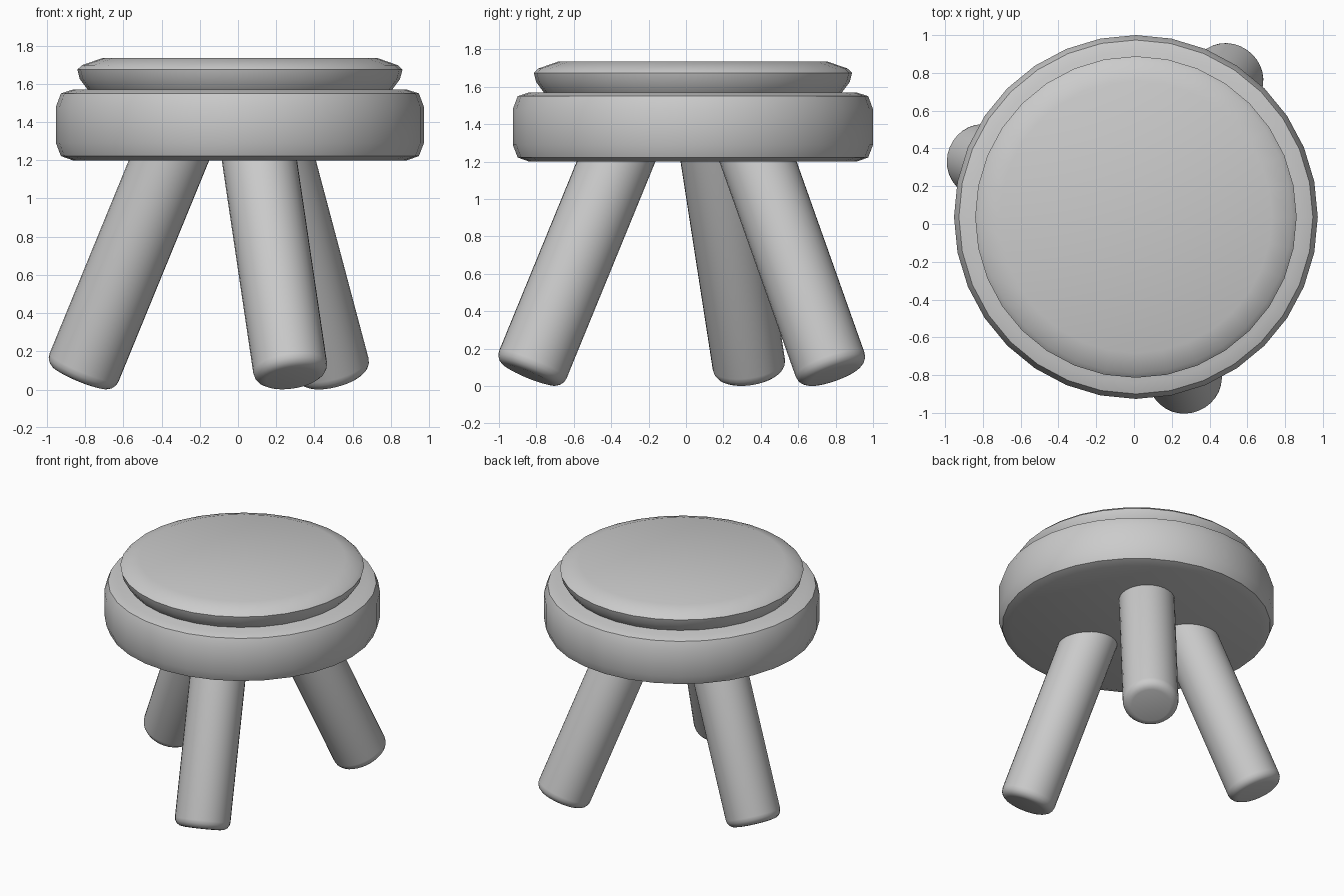
import bpy, bmesh, math
from mathutils import Vector

if "Cube" in bpy.data.objects:
    bpy.data.objects.remove(bpy.data.objects["Cube"])


def lathe(name, profile, origin, axis=Vector((0, 0, 1)), sides=32):
    """Closed round solid from (radius, height) rings, aligned to an axis."""
    bm = bmesh.new()
    rings = [[bm.verts.new((r * math.cos(2 * math.pi * i / sides),
                            r * math.sin(2 * math.pi * i / sides), h))
              for i in range(sides)] for r, h in profile]
    for a, b in zip(rings, rings[1:]):
        for i in range(sides):
            j = (i + 1) % sides
            bm.faces.new((a[i], a[j], b[j], b[i]))
    bm.faces.new(rings[0][::-1])
    bm.faces.new(rings[-1])
    mesh = bpy.data.meshes.new(name)
    bm.to_mesh(mesh)
    bm.free()
    ob = bpy.data.objects.new(name, mesh)
    bpy.context.collection.objects.link(ob)
    ob.location = origin
    ob.rotation_euler = Vector((0, 0, 1)).rotation_difference(axis).to_euler()
    bpy.ops.object.select_all(action='DESELECT')
    ob.select_set(True)
    bpy.context.view_layer.objects.active = ob
    bpy.ops.object.shade_smooth_by_angle(angle=math.radians(32))
    return ob


# Thick seat with chamfered rims
centre = (0.01, 0.037, 0)
lathe("seat", [(0.875, 1.20), (0.937, 1.222), (0.963, 1.29),
               (0.963, 1.48), (0.937, 1.55), (0.875, 1.57)], centre)

# Cushion disc with an undercut lower edge
lathe("cushion", [(0.78, 1.55), (0.797, 1.57), (0.838, 1.625), (0.851, 1.675),
                  (0.826, 1.698), (0.72, 1.735)], centre)

# Splayed legs: centre at seat underside, and outward run per unit of drop
R, B = 0.195, 0.06
foot = [(R - B + B * math.sin(a), B - B * math.cos(a))
        for a in (math.radians(22.5 * k) for k in range(5))]
for name, (x, y), (sx, sy) in (
        ("left_leg", (-0.361, 0.168), (-0.41, 0.155)),
        ("front_leg", (0.112, -0.374), (0.148, -0.41)),
        ("back_leg", (0.206, 0.385), (0.266, 0.355))):
    z = 0.06
    drop = 1.2 - z
    axis = Vector((-sx, -sy, 1))
    length = axis.length * (1.32 - z)
    lathe(name, foot + [(R, length)], (x + sx * drop, y + sy * drop, z),
          axis.normalized())
